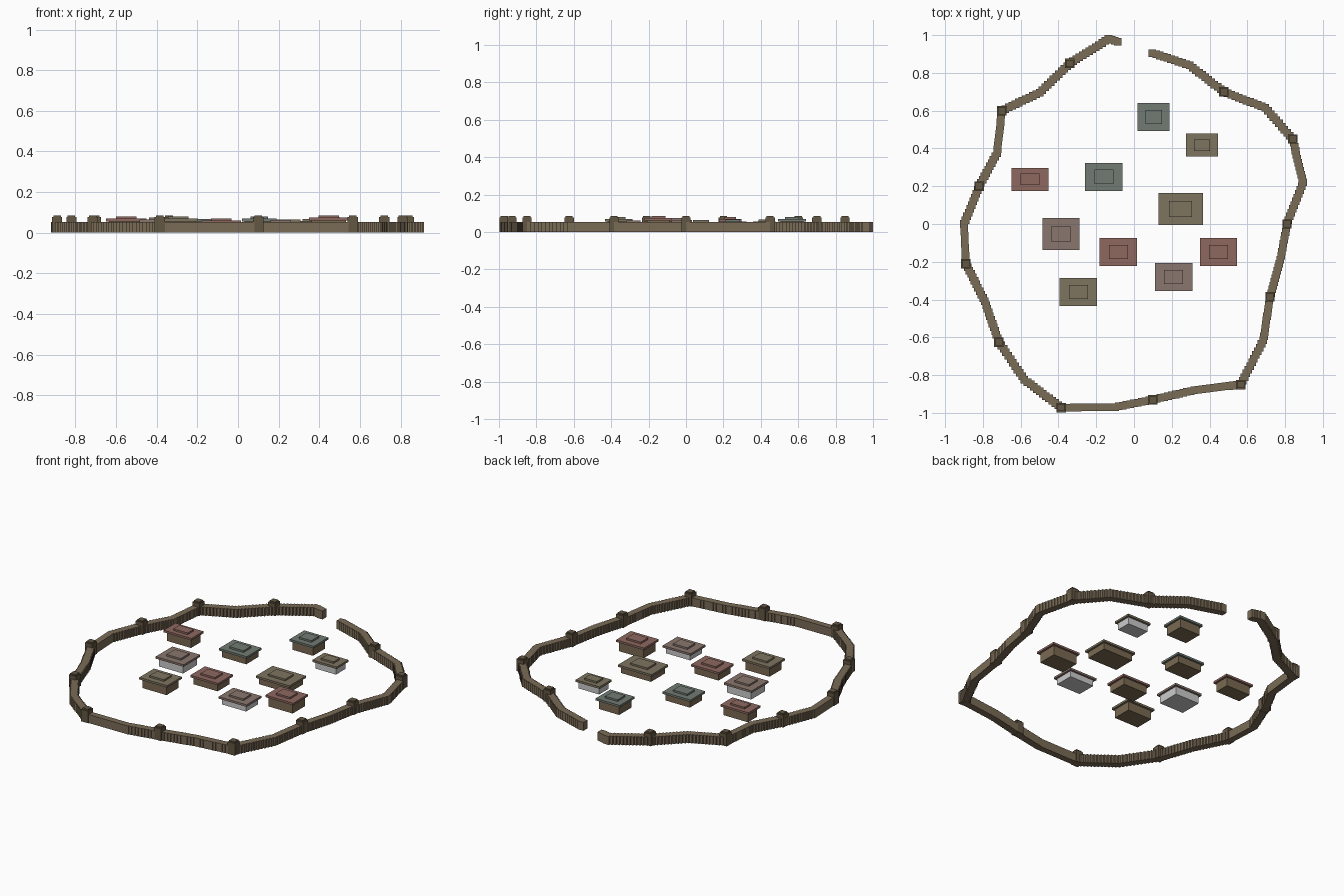
import bpy, bmesh, math
from mathutils import Vector, Matrix

if "Cube" in bpy.data.objects:
    bpy.data.objects.remove(bpy.data.objects["Cube"])


def material(name, r, g, b):
    m = bpy.data.materials.new(name)
    m.diffuse_color = [((c / 255 + 0.055) / 1.055) ** 2.4 for c in (r, g, b)] + [1]
    m.use_nodes = True
    m.node_tree.nodes["Principled BSDF"].inputs["Base Color"].default_value = m.diffuse_color
    return m


WALL = material("wall_timber", 122, 107, 86)
TOWER = material("tower_timber", 100, 87, 68)
BODY = material("brown_wall", 122, 106, 82)
ROOFS = {
    "red": material("red_roof", 142, 104, 96),
    "green": material("green_roof", 114, 123, 115),
    "olive": material("olive_roof", 126, 117, 96),
    "mauve": material("mauve_roof", 138, 118, 110),
}


def add_box(bm, x, y, z0, z1, sx, sy):
    m = Matrix.Translation((x, y, (z0 + z1) / 2)) @ Matrix.Diagonal((sx, sy, z1 - z0, 1))
    bmesh.ops.create_cube(bm, size=1, matrix=m)


def boxes(name, items, mat=None):
    bm = bmesh.new()
    for it in items:
        add_box(bm, *it)
    me = bpy.data.meshes.new(name)
    bm.to_mesh(me)
    bm.free()
    if mat:
        me.materials.append(mat)
    ob = bpy.data.objects.new(name, me)
    bpy.context.collection.objects.link(ob)
    return ob


# Wall path, open at the gate; every other point from the third carries a tower
path = [Vector(p) for p in [
    (-.085, .965), (-.135, .98), (-.34, .85), (-.5, .695), (-.7, .6), (-.725, .375),
    (-.82, .2), (-.9, 0), (-.89, -.21), (-.79, -.41), (-.715, -.625), (-.58, -.825),
    (-.385, -.972), (-.1, -.97), (.1, -.93), (.32, -.88), (.565, -.85), (.685, -.615),
    (.72, -.385), (.775, -.19), (.81, 0), (.895, .22), (.84, .45), (.695, .615),
    (.475, .7), (.295, .84), (.097, .905)]]

# Palisade: closely spaced square posts
posts = []
for a, b in zip(path, path[1:]):
    n = math.ceil((b - a).length / 0.022)
    for i in range(n):
        p = a.lerp(b, i / n)
        posts.append((p.x, p.y, 0, .054, .04, .04))
posts.append((path[-1].x, path[-1].y, 0, .054, .04, .04))
boxes("palisade_wall", posts, WALL)

# Watch towers with stepped caps
for i, p in enumerate(path[2:-1:2]):
    boxes(f"tower_{i + 1}", [(p.x, p.y, 0, .077, .05, .05),
                             (p.x, p.y, .077, .085, .038, .038)], TOWER)

# Houses: x, y, roof width, roof depth, total height, roof colour, grey walls
houses = [
    (.104, .567, .17, .148, .08, "green", False),
    (.36, .418, .17, .12, .068, "olive", True),
    (-.55, .236, .197, .12, .08, "red", False),
    (-.16, .25, .197, .148, .068, "green", False),
    (.247, .08, .237, .168, .065, "olive", False),
    (-.387, -.053, .197, .168, .075, "mauve", True),
    (-.083, -.148, .197, .148, .07, "red", False),
    (.447, -.148, .197, .148, .085, "red", False),
    (.21, -.28, .197, .148, .062, "mauve", True),
    (-.295, -.36, .197, .148, .08, "olive", False),
]
for i, (x, y, w, d, h, col, grey) in enumerate(houses, 1):
    boxes(f"house_{i}_walls", [(x, y, 0, h - .024, w - .026, d - .026)], None if grey else BODY)
    boxes(f"house_{i}_roof", [(x, y, h - .024, h - .011, w, d),
                              (x, y, h - .011, h, w * .51, d * .51)], ROOFS[col])
